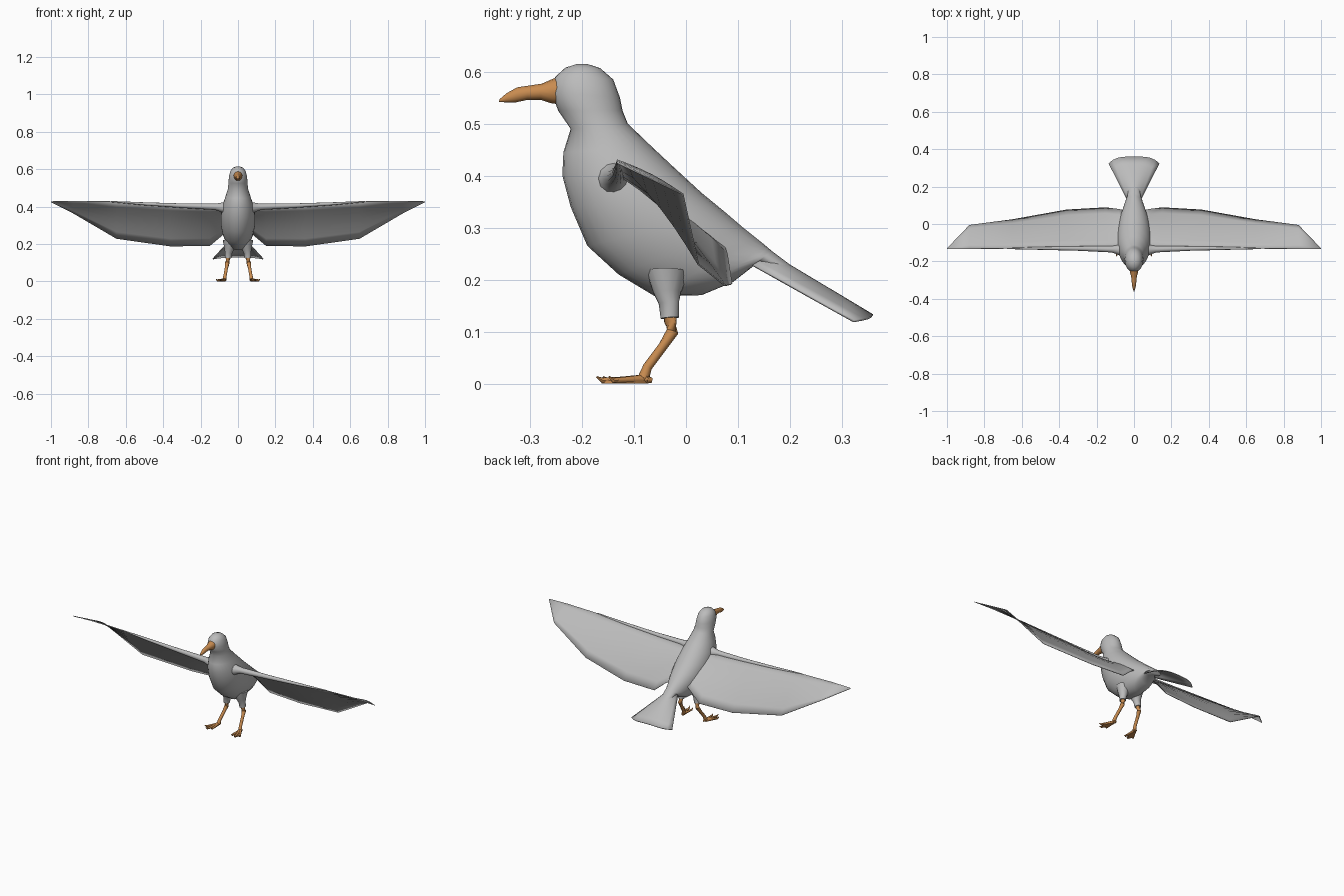
import bpy, bmesh, math
from mathutils import Vector

if "Cube" in bpy.data.objects:
    bpy.data.objects.remove(bpy.data.objects["Cube"])


def material(name, rgb):
    m = bpy.data.materials.new(name)
    m.diffuse_color = (*rgb, 1)
    m.use_nodes = True
    m.node_tree.nodes["Principled BSDF"].inputs["Base Color"].default_value = m.diffuse_color
    return m


GREY = material("feather grey", (0.50, 0.50, 0.50))
ORANGE = material("beak orange", (0.58, 0.26, 0.08))


def finish(name, bm, mat, mirror=False, thick=0, angle=45):
    bmesh.ops.recalc_face_normals(bm, faces=bm.faces)
    me = bpy.data.meshes.new(name)
    bm.to_mesh(me)
    bm.free()
    me.materials.append(mat)
    ob = bpy.data.objects.new(name, me)
    bpy.context.collection.objects.link(ob)
    bpy.ops.object.select_all(action='DESELECT')
    ob.select_set(True)
    bpy.context.view_layer.objects.active = ob
    bpy.ops.object.shade_smooth_by_angle(angle=math.radians(angle))
    if thick:
        s = ob.modifiers.new("thickness", 'SOLIDIFY')
        s.thickness = thick
        s.offset = 0
    if mirror:
        ob.modifiers.new("mirror", 'MIRROR').use_mirror_merge = False
    return ob


def bridge(bm, rings, closed=True):
    """Skin consecutive rows of points; closed rows also get end caps."""
    rows = [[bm.verts.new(p) for p in r] for r in rings]
    n = len(rows[0])
    for a, b in zip(rows, rows[1:]):
        for i in range(n if closed else n - 1):
            j = (i + 1) % n
            bm.faces.new((a[i], a[j], b[j], b[i]))
    if closed:
        bm.faces.new(rows[0])
        bm.faces.new(rows[-1])


def profile_rings(stations, n):
    """Ellipses spanning a front and a back outline point in the y-z plane."""
    rings = []
    for fy, fz, by, bz, w in stations:
        c = Vector((0, (fy + by) / 2, (fz + bz) / 2))
        h = Vector((0, (fy - by) / 2, (fz - bz) / 2))
        rings.append([c + h * math.cos(2 * math.pi * i / n)
                      + Vector((w * math.sin(2 * math.pi * i / n), 0, 0)) for i in range(n)])
    return rings


def tube(bm, path, n=10):
    """Tapered round tube through (x, y, z, radius) points."""
    pts = [Vector(p[:3]) for p in path]
    rings = []
    for k, p in enumerate(path):
        d = pts[min(k + 1, len(pts) - 1)] - pts[max(k - 1, 0)]
        q = d.to_track_quat('Z', 'Y')
        rings.append([pts[k] + q @ Vector((p[3] * math.cos(2 * math.pi * i / n),
                                           p[3] * math.sin(2 * math.pi * i / n), 0)) for i in range(n)])
    bridge(bm, rings)


# body and head: one loft from the crown to the tail root
bm = bmesh.new()
bridge(bm, profile_rings([
    (-.210, .615, -.190, .615, .010), (-.232, .608, -.165, .607, .028),
    (-.252, .590, -.140, .585, .042), (-.259, .560, -.127, .550, .049),
    (-.246, .525, -.122, .525, .051), (-.222, .490, -.112, .500, .054),
    (-.236, .445, -.065, .455, .068), (-.238, .400, -.020, .413, .083),
    (-.222, .340, .030, .367, .092), (-.190, .265, .075, .330, .091),
    (-.130, .210, .110, .300, .082), (-.060, .168, .135, .280, .067),
    (.030, .170, .150, .268, .053), (.090, .195, .157, .262, .044),
    (.130, .226, .164, .256, .036), (.172, .210, .200, .229, .030)], 28))
finish("body", bm, GREY, angle=70)

# beak: hooked taper
bm = bmesh.new()
bridge(bm, profile_rings([
    (-.235, .537, -.235, .592, .024), (-.258, .539, -.255, .587, .023),
    (-.280, .546, -.278, .577, .016), (-.305, .546, -.305, .573, .013),
    (-.328, .541, -.325, .570, .011), (-.346, .541, -.345, .559, .007),
    (-.360, .542, -.359, .547, .002)], 14))
finish("beak", bm, ORANGE)

# tail: arched fan
bm = bmesh.new()
rows = []
for k in range(6):
    t = k / 5
    row = []
    for i in range(13):
        u = i / 6 - 1
        a = Vector((.036 * u, .150 - .022 * u * u, .256 - .028 * u * u))
        b = Vector((.135 * u, .359 - .036 * u ** 4, .131 - .011 * u * u))
        row.append(a.lerp(b, t))
    rows.append(row)
bridge(bm, rows, closed=False)
finish("tail", bm, GREY, thick=.005)

# wings: thin slanted sheets, stations of x, leading y z, trailing y z
bm = bmesh.new()
rows = []
for x, ly, lz, ty, tz in [
        (.06, -.130, .400, .074, .262), (.08, -.130, .402, .079, .250),
        (.15, -.130, .405, .088, .191), (.36, -.130, .413, .076, .188),
        (.65, -.131, .427, .024, .229), (.88, -.133, .430, -.006, .364),
        (1.0, -.133, .427, -.131, .424)]:
    a, b = Vector((x, ly, lz)), Vector((x, ty, tz))
    up = Vector((0, .7, .7)) * (b - a).length * .04
    rows.append([a.lerp(b, i / 6) + up * math.sin(math.pi * i / 6) for i in range(7)])
bridge(bm, rows, closed=False)
finish("wings", bm, GREY, mirror=True, thick=.003)

# wing arms: tapered leading edge that flares into the shoulder
bm = bmesh.new()
tube(bm, [(.05, -.138, .392, .045), (.085, -.138, .396, .026), (.12, -.135, .399, .017),
          (.30, -.131, .405, .012), (.50, -.130, .415, .008), (.68, -.131, .427, .003)], 12)
finish("wing_arms", bm, GREY, mirror=True)

# feathered thighs
bm = bmesh.new()
tube(bm, [(.040, -.035, .215, .042), (.047, -.036, .175, .027),
          (.050, -.033, .155, .020), (.053, -.031, .126, .018)], 14)
finish("thighs", bm, GREY, mirror=True)

# legs
bm = bmesh.new()
tube(bm, [(.052, -.031, .140, .012), (.054, -.030, .118, .012), (.057, -.026, .100, .012),
          (.062, -.044, .072, .009), (.069, -.074, .032, .009), (.072, -.082, .010, .011)])
finish("legs", bm, ORANGE, mirror=True)

# webbed feet: splayed toes with raised claws, heel and web plate
bm = bmesh.new()
TIPS = [(.066, -.160), (.094, -.172), (.117, -.148)]
ax, ay = .073, -.082
for tx, ty in TIPS:
    dx, dy = tx - ax, ty - ay
    tube(bm, [(ax - dx * .1, ay - dy * .1, .009, .009), (ax + dx * .5, ay + dy * .5, .007, .006),
              (ax + dx * .88, ay + dy * .88, .006, .005), (tx, ty, .013, .0015)], 8)
tube(bm, [(ax, ay, .009, .009), (.069, -.066, .006, .005)], 8)
mids = [(.080, -.145), (.103, -.146)]
outline = [(.068, -.072), TIPS[0], mids[0], TIPS[1], mids[1], TIPS[2], (.080, -.076)]
outline = [(ax + (x - ax) * .9, ay + (y - ay) * .9) for x, y in outline]
bridge(bm, [[(x, y, z) for x, y in outline] for z in (0, .006)])
finish("feet", bm, ORANGE, mirror=True)
